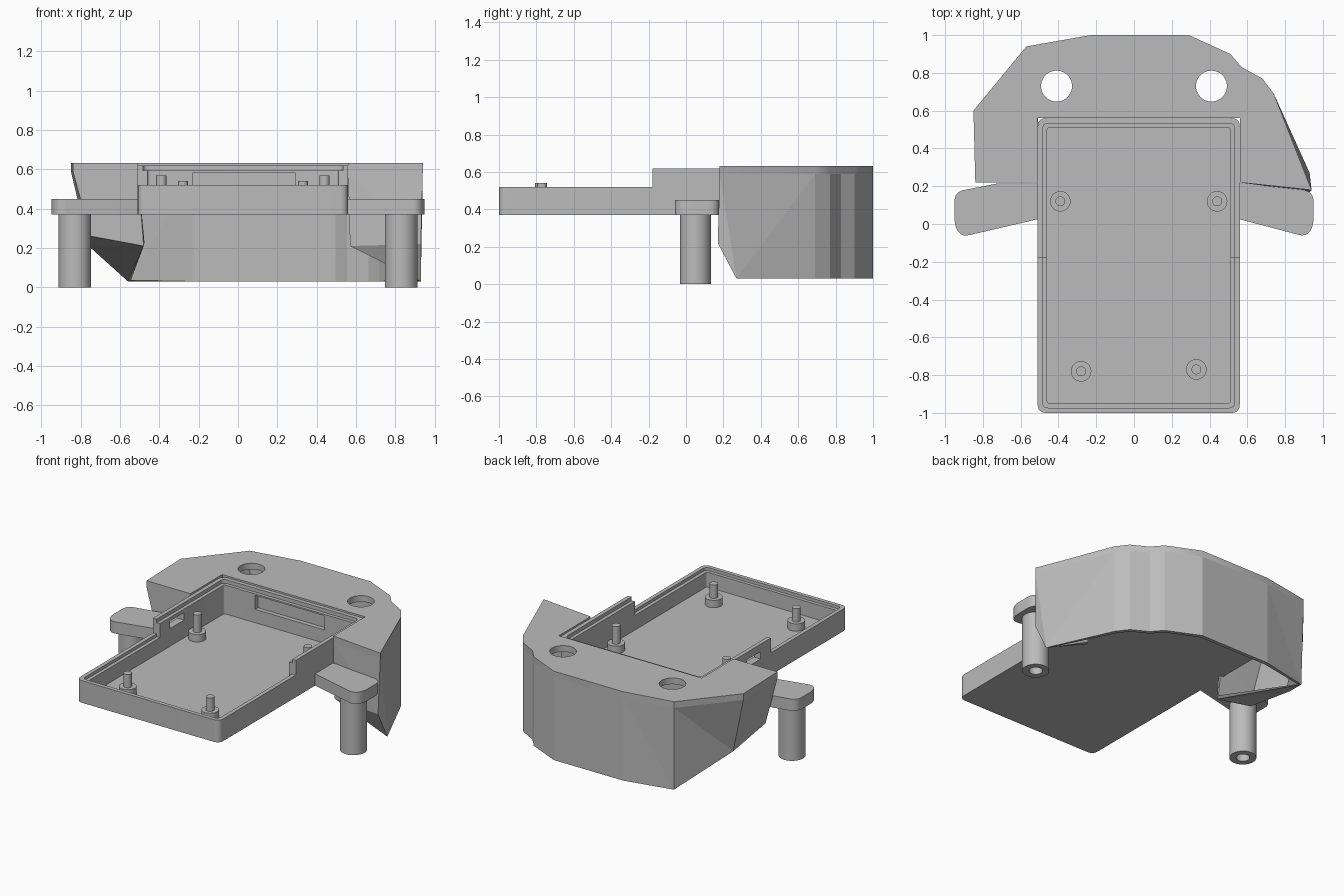
import bpy, bmesh, math
from mathutils import Vector

cube = bpy.data.objects.get("Cube")
if cube:
    bpy.data.objects.remove(cube, do_unlink=True)

grey = bpy.data.materials.new("plain_grey")
grey.use_nodes = True
COLOUR = (0.5, 0.5, 0.5, 1)
grey.diffuse_color = COLOUR
grey.node_tree.nodes["Principled BSDF"].inputs["Base Color"].default_value = COLOUR


def add_object(name, bm):
    mesh = bpy.data.meshes.new(name)
    bm.to_mesh(mesh)
    bm.free()
    mesh.materials.append(grey)
    obj = bpy.data.objects.new(name, mesh)
    bpy.context.collection.objects.link(obj)
    return obj


def activate(obj):
    bpy.ops.object.select_all(action='DESELECT')
    obj.select_set(True)
    bpy.context.view_layer.objects.active = obj


def smooth(obj):
    activate(obj)
    bpy.ops.object.shade_smooth_by_angle(angle=math.radians(30))


def prism(name, outline, z0, z1):
    """Extrude a flat outline between two heights."""
    bm = bmesh.new()
    face = bm.faces.new([bm.verts.new((x, y, z0)) for x, y in outline])
    top = bmesh.ops.extrude_face_region(bm, geom=[face])["geom"]
    bmesh.ops.translate(bm, vec=(0, 0, z1 - z0),
                        verts=[g for g in top if isinstance(g, bmesh.types.BMVert)])
    bmesh.ops.recalc_face_normals(bm, faces=bm.faces)
    return add_object(name, bm)


def rounded(points, radii, steps=6):
    """Round the corners of an outline with short curves."""
    result = []
    count = len(points)
    for i, radius in enumerate(radii):
        p = Vector(points[i])
        if radius == 0:
            result.append(tuple(p))
            continue
        a = p + (Vector(points[i - 1]) - p).normalized() * radius
        b = p + (Vector(points[(i + 1) % count]) - p).normalized() * radius
        for k in range(steps + 1):
            t = k / steps
            result.append(tuple(a * (1 - t) ** 2 + p * 2 * t * (1 - t) + b * t * t))
    return result


def rectangle(x0, x1, y0, y1):
    return [(x0, y0), (x1, y0), (x1, y1), (x0, y1)]


def circle(x, y, radius, sides=40):
    return [(x + radius * math.cos(i * math.tau / sides),
             y + radius * math.sin(i * math.tau / sides)) for i in range(sides)]


def cut(obj, outline, z0, z1):
    cutter = prism("cutter", outline, z0, z1)
    cutter.hide_render = True
    mod = obj.modifiers.new("cut", 'BOOLEAN')
    mod.operation = 'DIFFERENCE'
    mod.solver = 'EXACT'
    mod.object = cutter
    activate(obj)
    bpy.ops.object.modifier_apply(modifier=mod.name)
    bpy.data.objects.remove(cutter, do_unlink=True)


# Tray: stepped rim, high walls at the rear
LEFT, RIGHT, FRONT, BACK = -0.51, 0.56, -1.0, 0.56
STEP_Y = -0.18


def tray_outline(inset, radius):
    return rounded(rectangle(LEFT + inset, RIGHT - inset, FRONT + inset, BACK - inset),
                   [radius] * 4)


tray = prism("tray", tray_outline(0, 0.045), 0.37, 0.62)
cut(tray, rectangle(-0.7, 0.7, -1.2, STEP_Y), 0.52, 0.8)
cut(tray, tray_outline(0.05, 0.015), 0.40, 0.8)
cut(tray, tray_outline(0.027, 0.03), 0.595, 0.8)
front_lip = [p for p in rectangle(LEFT + 0.027, RIGHT - 0.027, FRONT + 0.027, STEP_Y)]
cut(tray, rounded(front_lip, [0.03, 0.03, 0, 0]), 0.5, 0.8)
cut(tray, rectangle(-0.23, 0.29, 0.45, 0.54), 0.49, 0.585)
cut(tray, rectangle(-0.6, -0.4, -0.07, 0.08), 0.52, 0.57)
smooth(tray)

# Standoffs with pins on the tray floor
for name, x, y, top in (("rear_right", -0.39, 0.12, 0.57), ("rear_left", 0.44, 0.12, 0.57),
                        ("front_right", -0.28, -0.78, 0.54), ("front_left", 0.33, -0.77, 0.54)):
    smooth(prism(name + "_standoff", circle(x, y, 0.054), 0.39, 0.45))
    smooth(prism(name + "_pin", circle(x, y, 0.026, 24), 0.44, top))

# Side arms with hollow posts
for name, side, edge in (("right", -1, LEFT), ("left", 1, RIGHT)):
    arm = [(edge - side * 0.02, 0.03), (side * 0.92, -0.07), (side * 0.95, 0.0),
           (side * 0.95, 0.17), (side * 0.72, 0.215), (edge - side * 0.02, 0.215)]
    smooth(prism(name + "_arm", rounded(arm, [0, 0.05, 0.03, 0.05, 0, 0]), 0.37, 0.45))
    post = prism(name + "_post", circle(side * 0.83, 0.05, 0.083), 0, 0.375)
    cut(post, circle(side * 0.83, 0.05, 0.042), -0.1, 0.36)
    smooth(post)

# Shroud top plate wrapped around the tray, with two round holes
rear_edge = [(-0.57, 0.94), (-0.23, 1.0), (0.29, 1.0), (0.51, 0.9),
             (0.57, 0.83), (0.68, 0.77), (0.74, 0.69)]
plate_edge = [(LEFT, 0.22), (-0.84, 0.22), (-0.85, 0.6)] + rear_edge + [(0.94, 0.18), (RIGHT, 0.22)]
plate = prism("shroud_top", plate_edge + [(RIGHT, BACK), (LEFT, BACK)], 0.59, 0.632)
for x in (-0.41, 0.41):
    cut(plate, circle(x, 0.73, 0.082), 0.4, 0.8)
smooth(plate)

# Shroud walls: thin shell, open underneath
bm = bmesh.new()
LOW = 0.03
tops = [bm.verts.new((x, y, 0.59)) for x, y in plate_edge]
feet = [(-0.48, 0.22, 0.21), (-0.75, 0.22, 0.26), (-0.76, 0.58, 0.21), (-0.56, 0.93, LOW)]
feet += [(x, y, LOW) for x, y in rear_edge[1:]]
feet += [(0.93, 0.17, 0.22), (0.57, 0.22, 0.21)]
bottoms = [bm.verts.new(p) for p in feet]
toe = bm.verts.new((0.93, 0.27, LOW))
corner = len(tops) - 2
for i in range(len(tops) - 1):
    face = [tops[i], tops[i + 1], bottoms[i + 1], bottoms[i]]
    if i + 1 == corner:
        face.insert(3, toe)
    bm.faces.new(face)
bm.faces.new([bottoms[corner], bottoms[corner + 1], toe])
bm.faces.new(bottoms[:4])
bmesh.ops.triangulate(bm, faces=[f for f in bm.faces if len(f.verts) > 3])
walls = add_object("shroud_walls", bm)
shell = walls.modifiers.new("thickness", 'SOLIDIFY')
shell.thickness = 0.025
shell.offset = -1
